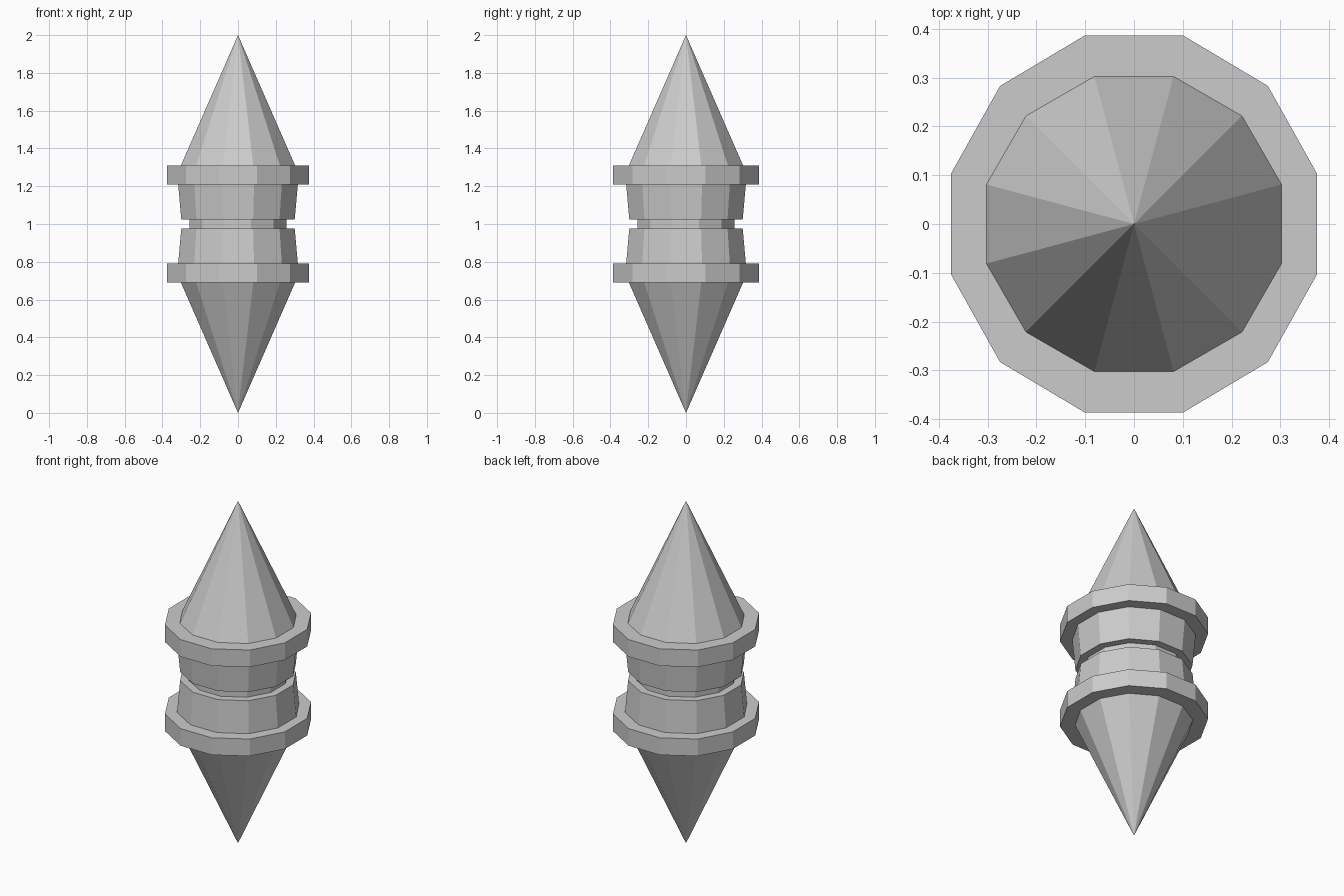
import bpy, bmesh, math
from mathutils import Matrix

if "Cube" in bpy.data.objects:
    bpy.data.objects.remove(bpy.data.objects["Cube"])

SIDES = 12


def frustum(name, z0, z1, r0, r1, x_scale=1.0, mirror=True):
    """12-sided frustum; heights are measured from the middle plane at z = 1."""
    bm = bmesh.new()
    place = (Matrix.Diagonal((x_scale, 1, 1, 1))
             @ Matrix.Translation((0, 0, (z0 + z1) / 2))
             @ Matrix.Rotation(math.pi / SIDES, 4, 'Z'))
    bmesh.ops.create_cone(bm, cap_ends=True, segments=SIDES, radius1=r0,
                          radius2=r1, depth=z1 - z0, matrix=place)
    bmesh.ops.remove_doubles(bm, verts=bm.verts, dist=1e-5)
    bmesh.ops.recalc_face_normals(bm, faces=bm.faces)
    mesh = bpy.data.meshes.new(name)
    bm.to_mesh(mesh)
    bm.free()
    obj = bpy.data.objects.new(name, mesh)
    obj.location.z = 1
    bpy.context.collection.objects.link(obj)
    if mirror:
        mod = obj.modifiers.new("Mirror", 'MIRROR')
        mod.use_axis = (False, False, True)
        mod.use_mirror_merge = False
    return obj


# Recessed core joining the two halves
frustum("core", -0.025, 0.025, 0.267, 0.267, mirror=False)
# Flared barrels either side of the groove
frustum("barrel", 0.025, 0.21, 0.311, 0.328)
# Raised collars, slightly narrower along x
frustum("collar", 0.21, 0.31, 0.40, 0.40, x_scale=0.97)
# Pointed ends
frustum("spike", 0.31, 1.0, 0.313, 0.0)
